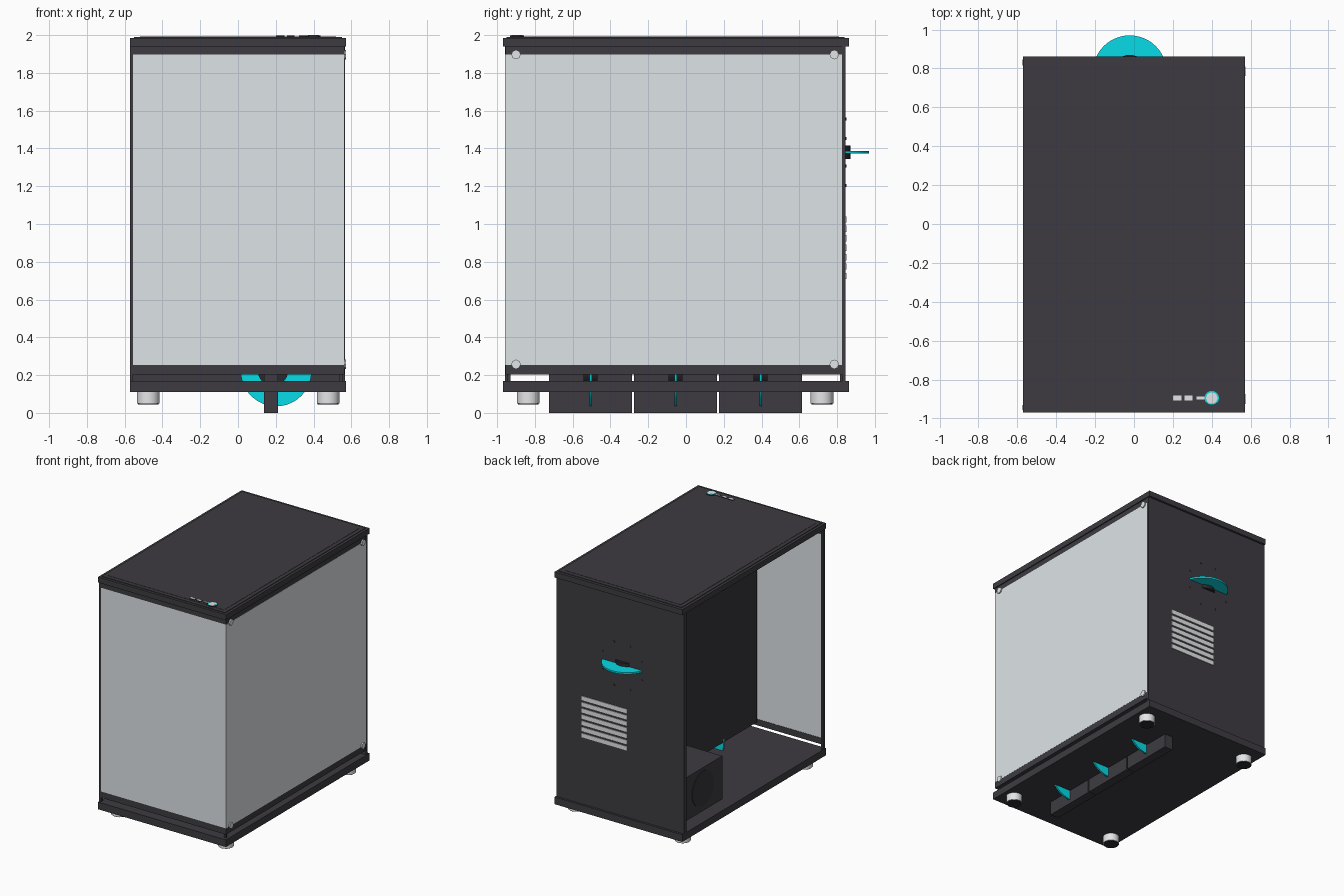
import bpy, math

if "Cube" in bpy.data.objects:
    bpy.data.objects.remove(bpy.data.objects["Cube"])


def material(name, rgb):
    m = bpy.data.materials.new(name)
    lin = [((c / 255 + 0.055) / 1.055) ** 2.4 for c in rgb]
    m.diffuse_color = (*lin, 1)
    m.use_nodes = True
    m.node_tree.nodes["Principled BSDF"].inputs["Base Color"].default_value = m.diffuse_color
    return m


BODY = material("charcoal", (61, 59, 65))
TRAY = material("dark_charcoal", (54, 53, 57))
DARK = material("near_black", (42, 41, 45))
GLASS = material("pale_grey_glass", (222, 228, 231))
METAL = material("light_metal", (228, 229, 231))
TEAL = material("teal", (8, 226, 238))


def box(name, x, y, z, mat):
    """Box from (min, max) ranges."""
    bpy.ops.mesh.primitive_cube_add(size=1, location=[(a + b) / 2 for a, b in (x, y, z)])
    o = bpy.context.object
    o.name = name
    o.scale = [b - a for a, b in (x, y, z)]
    bpy.ops.object.transform_apply(location=False, rotation=False, scale=True)
    o.data.materials.append(mat)
    return o


def disc(name, center, radius, depth, axis, mat, sides=32):
    rot = {"x": (0, math.pi / 2, 0), "y": (math.pi / 2, 0, 0), "z": (0, 0, 0)}[axis]
    bpy.ops.mesh.primitive_cylinder_add(vertices=sides, radius=radius, depth=depth,
                                        location=center, rotation=rot)
    o = bpy.context.object
    o.name = name
    o.data.materials.append(mat)
    if sides > 12:
        bpy.ops.object.shade_smooth_by_angle(angle=math.radians(35))
    return o


# Base, lid and stepped lid plates
box("base_plate", (-.571, .571), (-.97, .862), (.11, .168), BODY)
box("lid", (-.571, .571), (-.97, .862), (1.94, 1.985), BODY)
box("lid_step", (-.55, .55), (-.95, .84), (1.985, 1.99), BODY)
box("lid_inset_plate", (-.52, .52), (-.92, .81), (1.99, 1.992), BODY)

# Back wall, corner posts and inner tray
box("back_panel", (-.57, .566), (.825, .845), (.168, 1.94), BODY)
box("front_left_post", (-.573, -.555), (-.957, -.93), (.168, 1.94), BODY)
box("back_left_post", (-.573, -.555), (.815, .845), (.168, 1.94), BODY)
box("front_right_post", (.535, .552), (-.944, -.93), (.168, 1.94), BODY)
box("inner_tray", (.018, .034), (-.93, .825), (.235, 1.94), TRAY)

# Front and right rails with glass between
for label, z in (("lower", (.203, .253)), ("upper", (1.898, 1.94))):
    box(label + "_front_rail", (-.555, .555), (-.957, -.943), z, BODY)
    box(label + "_right_rail", (.515, .563), (-.956, .825), z, BODY)
box("front_glass", (-.555, .553), (-.957, -.945), (.253, 1.898), GLASS)
box("right_glass", (.553, .564), (-.957, .825), (.253, 1.898), GLASS)

# Glass bolts
for y in (-.9, .785):
    for z in (.257, 1.897):
        disc("glass_bolt", (.563, y, z), .025, .02, "x", METAL, 8)

# Feet with dark pads
for x in (-.475, .477):
    for y in (-.835, .72):
        disc("foot", (x, y, .08), .06, .06, "z", METAL)
        disc("foot_pad", (x, y, .048), .055, .006, "z", DARK)

# Three bottom fans: upright frames with crosswise blade discs
for y in (-.505, -.055, .395):
    box("bottom_fan_frame", (.138, .212), (y - .22, y + .22), (0, .44), BODY)
    disc("bottom_fan_blades", (.202, y, .223), .188, .014, "y", TEAL, 48)
    disc("bottom_fan_hub", (.185, y, .223), .08, .075, "y", DARK)

# Rear fan, its blade disc pushed through the back wall
RX, RZ = -.022, 1.38
box("rear_fan_frame", (RX - .22, RX + .22), (.75, .825), (RZ - .22, RZ + .22), BODY)
disc("rear_fan_blades", (RX, .78, RZ), .19, .014, "z", TEAL, 48)
disc("rear_fan_hub", (RX, .785, RZ), .085, .07, "z", DARK)
for i in range(8):
    a = math.radians(22.5 + 45 * i)
    disc("rear_fan_screw", (RX + .19 * math.cos(a), .846, RZ + .19 * math.sin(a)),
         .008, .006, "y", BODY, 8)

# Rear vent slats
for i in range(7):
    z = .71 + .05 * i
    box("vent_slat", (-.07, .34), (.842, .85), (z - .002, z + .031), METAL)

# Power supply with side fan
box("power_supply", (-.5, .018), (.25, .825), (.203, .552), BODY)
disc("power_supply_fan", (-.501, .5, .385), .14, .006, "x", TRAY)

# Lid controls: dark button body with teal ring and light cap, then ports
disc("button_body", (.4, -.895, 1.994), .037, .009, "z", DARK)
disc("button_ring", (.4, -.895, 1.9985), .037, .001, "z", TEAL)
disc("power_button", (.4, -.895, 1.9992), .029, .0016, "z", METAL)
for x0, x1, h in ((.2, .245, .012), (.26, .3, .012), (.322, .364, .008)):
    box("port_body", (x0, x1), (-.895 - h, -.895 + h), (1.99, 1.997), DARK)
    box("port_face", (x0, x1), (-.895 - h, -.895 + h), (1.997, 1.9985), METAL)
